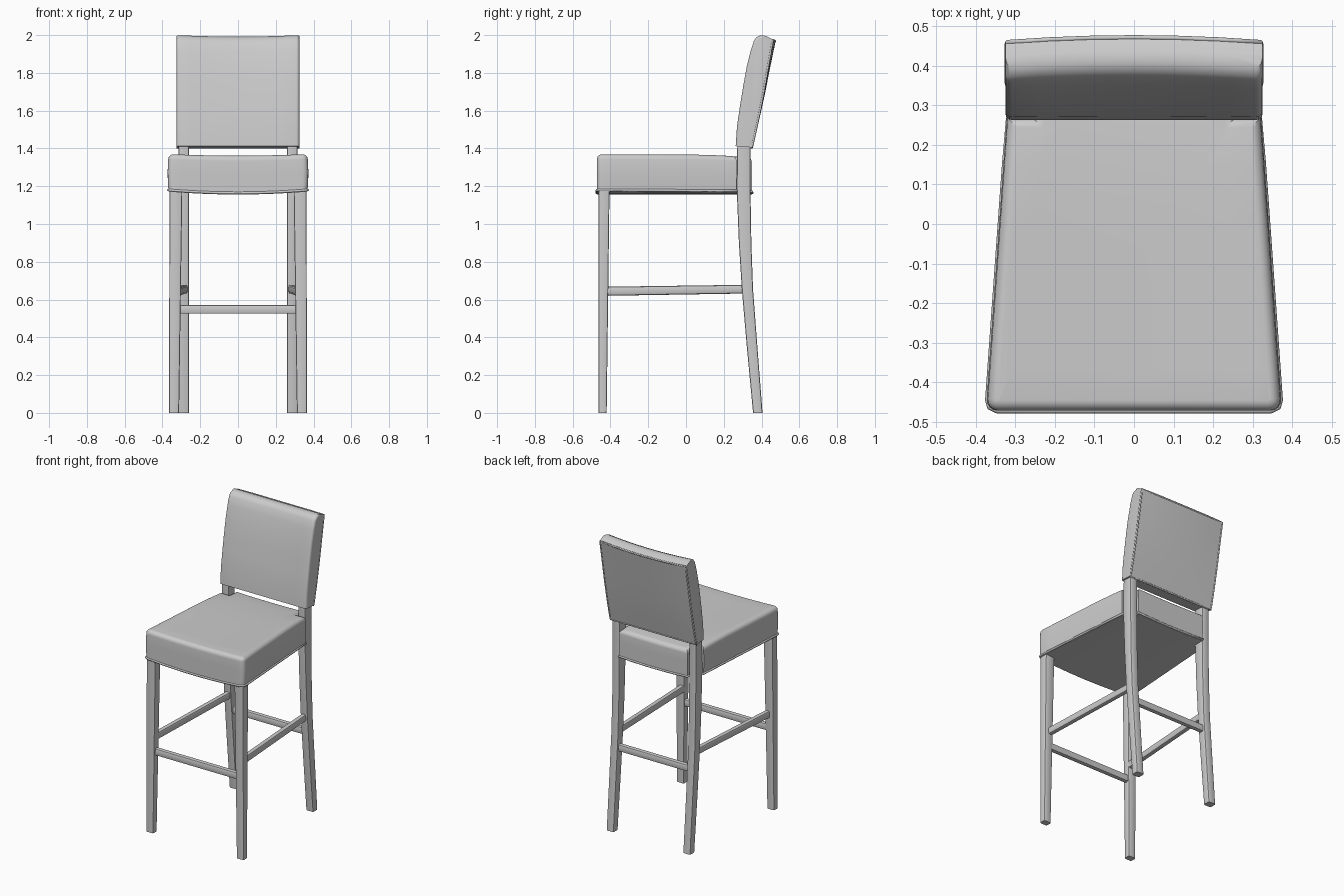
import bpy, bmesh, math
from mathutils import Vector

old = bpy.data.objects.get("Cube")
if old:
    bpy.data.objects.remove(old)

GREY = (0.6, 0.6, 0.6, 1)
mat = bpy.data.materials.new("plain grey")
mat.use_nodes = True
mat.diffuse_color = GREY
mat.node_tree.nodes["Principled BSDF"].inputs["Base Color"].default_value = GREY


def finish(name, bm, angle=40):
    bmesh.ops.recalc_face_normals(bm, faces=bm.faces)
    me = bpy.data.meshes.new(name)
    bm.to_mesh(me)
    bm.free()
    me.materials.append(mat)
    ob = bpy.data.objects.new(name, me)
    bpy.context.collection.objects.link(ob)
    bpy.ops.object.select_all(action='DESELECT')
    ob.select_set(True)
    bpy.context.view_layer.objects.active = ob
    bpy.ops.object.shade_smooth_by_angle(angle=math.radians(angle))
    return ob


def prism(points, direction):
    """Closed outline extruded along a direction."""
    bm = bmesh.new()
    face = bm.faces.new([bm.verts.new(p) for p in points])
    moved = bmesh.ops.extrude_face_region(bm, geom=[face])["geom"]
    bmesh.ops.translate(bm, vec=direction, verts=[v for v in moved if isinstance(v, bmesh.types.BMVert)])
    bmesh.ops.recalc_face_normals(bm, faces=bm.faces)
    return bm


def bevel(bm, rule, width, segments):
    edges = [e for e in bm.edges if rule(e.verts[0].co, e.verts[1].co)]
    bmesh.ops.bevel(bm, geom=edges, offset=width, segments=segments, profile=0.5, affect='EDGES', clamp_overlap=True)


def slice_up(bm, axis, low, high, count):
    for i in range(1, count):
        co, no = Vector(), Vector()
        co[axis] = low + (high - low) * i / count
        no[axis] = 1
        bmesh.ops.bisect_plane(bm, geom=bm.verts[:] + bm.edges[:] + bm.faces[:], plane_co=co, plane_no=no)


def loft(name, sections, width=0.008):
    """Bar through rectangular sections (four corners each), edges softened."""
    bm = bmesh.new()
    rings = [[bm.verts.new(p) for p in s] for s in sections]
    for a, b in zip(rings, rings[1:]):
        for i in range(4):
            bm.faces.new((a[i], a[i - 1], b[i - 1], b[i]))
    bm.faces.new(rings[0])
    bm.faces.new(rings[-1])
    bmesh.ops.recalc_face_normals(bm, faces=bm.faces)
    long_edges = [e for a, b in zip(rings, rings[1:]) for i in range(4)
                  for e in a[i].link_edges if e.other_vert(a[i]) == b[i]]
    bmesh.ops.bevel(bm, geom=long_edges, offset=width, segments=2, profile=0.5, affect='EDGES')
    return finish(name, bm)


def welt(name, points, radius, closed=True):
    """Thin piping along a path."""
    cu = bpy.data.curves.new(name, 'CURVE')
    cu.dimensions = '3D'
    cu.bevel_depth = radius
    cu.bevel_resolution = 1
    sp = cu.splines.new('POLY')
    sp.points.add(len(points) - 1)
    for p, co in zip(sp.points, points):
        p.co = (*co, 1)
    sp.use_cyclic_u = closed
    cu.materials.append(mat)
    bpy.context.collection.objects.link(bpy.data.objects.new(name, cu))


def resample(points, n=10):
    pts = [Vector(p) for p in points]
    return [a.lerp(b, i / n) for a, b in zip(pts, pts[1:] + pts[:1]) for i in range(n)]


def bow(x, half):
    return max(0, 1 - (x / half) ** 2)


# Seat cushion, notched around the rear legs
half_outline = [(0.37, -0.472), (0.318, 0.268), (0.255, 0.268), (0.255, 0.35)]
outline = half_outline + [(-x, y) for x, y in reversed(half_outline)]
BOTTOM, TOP = 1.172, 1.37


def seat_shape(co):
    t = (co.z - BOTTOM) / (TOP - BOTTOM)
    back = max(0, co.y / 0.35)
    co.z -= bow(co.x, 0.37) * (0.016 * (1 - t) + 0.008 * t) + 0.015 * t * back ** 2
    puff = 1 + 0.012 * math.sin(math.pi * min(1, max(0, t)))
    co.x *= puff
    return co


seat = prism([(x, y, BOTTOM) for x, y in outline], (0, 0, TOP - BOTTOM))
bevel(seat, lambda a, b: abs(a.z - b.z) > 0.1 and a.y < 0, 0.03, 4)
bevel(seat, lambda a, b: min(a.z, b.z) > TOP - 0.001, 0.05, 6)
slice_up(seat, 0, -0.37, 0.37, 12)
slice_up(seat, 1, -0.47, 0.35, 8)
slice_up(seat, 2, BOTTOM, TOP - 0.05, 4)
for v in seat.verts:
    v.co = seat_shape(v.co)
finish("seat_cushion", seat)

trim = [(0.345, -0.472), (0.364, -0.463), (0.369, -0.445)] + half_outline[1:]
trim += [(-x, y) for x, y in reversed(trim)]
welt("seat_welt", [seat_shape(Vector((p.x, p.y, BOTTOM + 0.008)))
                   for p in resample([(x, y, 0) for x, y in trim], 6)], 0.007)

# Padded backrest from a side profile
profile = [(0.263, 1.412), (0.27, 1.52), (0.286, 1.63), (0.302, 1.73), (0.32, 1.83), (0.342, 1.92),
           (0.358, 1.97), (0.372, 1.99), (0.395, 2.0), (0.425, 1.995), (0.462, 1.975),
           (0.436, 1.83), (0.41, 1.68), (0.382, 1.54), (0.352, 1.405)]
HALF = 0.325


def back_shape(co):
    rise = (co.z - 1.4) / 0.6
    co.y += 0.013 * rise * bow(co.x, HALF)
    co.z -= 0.008 * max(0, rise) ** 3 * bow(co.x, HALF)
    return co


back = prism([(-HALF, y, z) for y, z in profile], (2 * HALF, 0, 0))
front_line = 0.17
bevel(back, lambda a, b: abs(a.x - b.x) < 0.01 and max(a.y - (a.z - 1.4) * front_line,
      b.y - (b.z - 1.4) * front_line) < 0.31, 0.028, 4)
slice_up(back, 0, -0.29, 0.29, 12)
for v in back.verts:
    v.co = back_shape(v.co)
finish("backrest", back)

rear = [(y - 0.003, z) for y, z in profile[-5:]]
edge = [(HALF - 0.004, y, z) for y, z in rear]
edge += [(-x, y, z) for x, y, z in reversed(edge)]
welt("backrest_welt", [back_shape(p) for p in resample(edge, 6)], 0.006)


# Legs and side stretchers, mirrored left and right
def flat(x0, x1, y0, y1, z):
    return [(x0, y0, z), (x1, y0, z), (x1, y1, z), (x0, y1, z)]


def upright(x0, x1, y, z0, z1):
    return [(x0, y, z0), (x1, y, z0), (x1, y, z1), (x0, y, z1)]


rear_path = [(0.355, 0.405, 0), (0.322, 0.378, 0.35), (0.296, 0.355, 0.65), (0.28, 0.346, 0.9),
             (0.268, 0.341, 1.2), (0.273, 0.342, 1.5)]
for side, s in (("left", 1), ("right", -1)):
    loft("front_leg_" + side, [flat(s * 0.312, s * 0.365, -0.463, -0.42, 0),
                               flat(s * 0.295, s * 0.363, -0.463, -0.405, 1.18)])
    loft("rear_leg_" + side, [flat(s * 0.26, s * 0.314, y0, y1, z) for y0, y1, z in rear_path])
    loft("side_stretcher_" + side, [upright(s * 0.305, s * 0.338, -0.42, 0.62, 0.668),
                                    upright(s * 0.267, s * 0.3, 0.31, 0.632, 0.678)], 0.01)


# Cross stretchers
def across(x, y, z):
    return [(x, y - 0.016, z - 0.023), (x, y + 0.016, z - 0.023), (x, y + 0.016, z + 0.023), (x, y - 0.016, z + 0.023)]


loft("front_stretcher", [across(-0.31, -0.435, 0.548), across(0.31, -0.435, 0.548)])
loft("rear_stretcher", [across(-0.275, 0.333, 0.548), across(0.275, 0.333, 0.548)])
